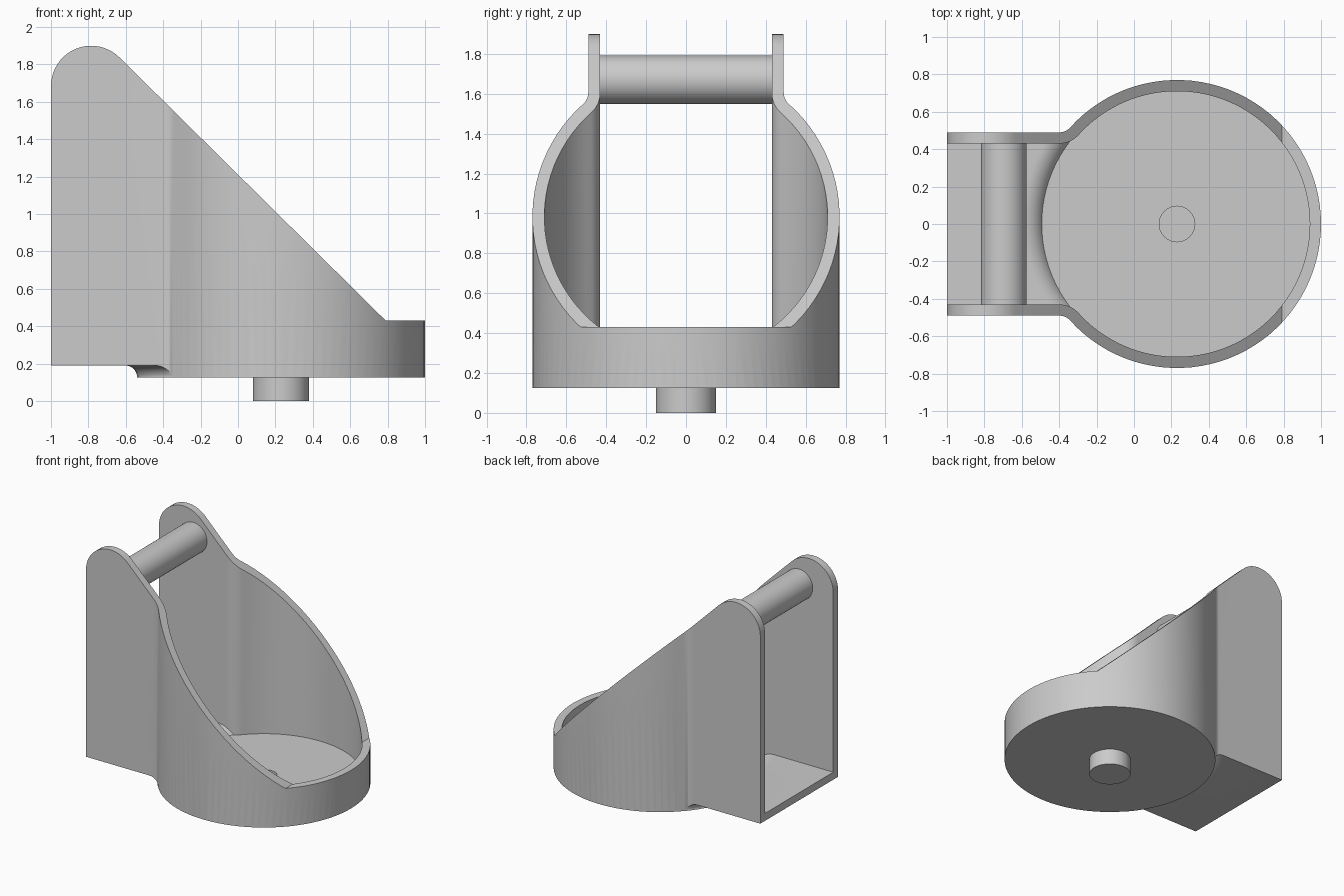
import bpy, bmesh
from math import sin, cos, pi, atan2, radians, sqrt
from mathutils import Vector, Matrix

cube = bpy.data.objects.get("Cube")
if cube:
    bpy.data.objects.remove(cube, do_unlink=True)

grey = bpy.data.materials.new("plain grey")
grey.use_nodes = True
grey.diffuse_color = (0.6, 0.6, 0.6, 1)
grey.node_tree.nodes["Principled BSDF"].inputs["Base Color"].default_value = (0.6, 0.6, 0.6, 1)

CX = 0.23            # centre of the round cup
FILLET = (-0.40, 0.57)  # centre of the blend between arm and cup


def finish(name, bm):
    bmesh.ops.remove_doubles(bm, verts=bm.verts, dist=1e-5)
    bmesh.ops.recalc_face_normals(bm, faces=bm.faces)
    mesh = bpy.data.meshes.new(name)
    bm.to_mesh(mesh)
    bm.free()
    mesh.materials.append(grey)
    obj = bpy.data.objects.new(name, mesh)
    bpy.context.collection.objects.link(obj)
    return obj


def arc(cx, cy, r, a0, a1, n):
    return [(cx + r * cos(a0 + (a1 - a0) * i / n), cy + r * sin(a0 + (a1 - a0) * i / n))
            for i in range(n + 1)]


def prism(name, points, depth):
    """Extrude a closed outline of 3D points along a depth vector."""
    bm = bmesh.new()
    face = bm.faces.new([bm.verts.new(p) for p in points])
    new = bmesh.ops.extrude_face_region(bm, geom=[face])["geom"]
    bmesh.ops.translate(bm, vec=depth, verts=[v for v in new if isinstance(v, bmesh.types.BMVert)])
    return finish(name, bm)


def lathe(name, profile, steps=96):
    """Spin an (r, z) profile about the cup axis."""
    bm = bmesh.new()
    verts = [bm.verts.new((CX + r, 0, z)) for r, z in profile]
    edges = [bm.edges.new(pair) for pair in zip(verts, verts[1:])]
    bmesh.ops.spin(bm, geom=verts + edges, cent=(CX, 0, 0), axis=(0, 0, 1),
                   angle=2 * pi, steps=steps, use_merge=True)
    return finish(name, bm)


def combine(target, cutter, operation):
    mod = target.modifiers.new("cut", 'BOOLEAN')
    mod.operation, mod.solver, mod.object = operation, 'EXACT', cutter
    bpy.context.view_layer.objects.active = target
    bpy.ops.object.modifier_apply(modifier=mod.name)
    bpy.data.objects.remove(cutter, do_unlink=True)


def keyhole(name, half, radius, blend, end, z):
    """Plan of the cup with two straight arms blended into it."""
    fx, fy = FILLET
    a = atan2(-fy, CX - fx)
    upper = [(end, half)] + arc(fx, fy, blend, -pi / 2, a, 8)
    upper += arc(CX, 0, radius, a + pi, 0, 36)[1:]
    outline = upper + [(x, -y) for x, y in reversed(upper[:-1])]
    return prism(name, [(x, y, z) for x, y in outline], Vector((0, 0, 2.2)))


def stepped_bowl(name, low, high, edge, blend, start):
    """Round floor rising through a curved step to the arm floor."""
    step = arc(0.83, 0.13, blend, start, pi / 2, 8)
    profile = [(0, low), (edge, low)] + step + [(1.8, high), (1.8, 2.1), (0, 2.1)]
    return lathe(name, profile)


# Outer shell: plan outline, stepped underside, sloping side outline
holder = keyhole("holder_body", 0.49, 0.77, 0.08, -1.1, 0)
combine(holder, stepped_bowl("underside", 0.125, 0.19, 0.772, 0.06, pi), 'INTERSECT')
side = [(-1, -0.1)] + arc(-0.785, 1.685, 0.215, pi, radians(45.4), 20)
side += [(0.79, 0.43), (1.2, 0.43), (1.2, -0.1)]
combine(holder, prism("side_outline", [(x, -1, z) for x, z in side], Vector((0, 2, 0))), 'INTERSECT')

# Hollow inside, open at the arm end and the top
cavity = keyhole("cavity", 0.43, 0.71, 0.14, -1.2, 0)
rise = pi - atan2(0.055, sqrt(0.12 ** 2 - 0.055 ** 2))
combine(cavity, stepped_bowl("inner_floor", 0.185, 0.25, 0.72, 0.12, rise), 'INTERSECT')
combine(holder, cavity, 'DIFFERENCE')

# Hole through the floor into the hollow peg
combine(holder, lathe("peg_hole", [(0, 0), (0.095, 0), (0.095, 0.4), (0, 0.4)], 48), 'DIFFERENCE')

# Hollow peg under the cup
peg = lathe("base_peg", [(0, 0), (0.15, 0), (0.15, 0.125), (0.095, 0.125), (0.095, 0.06), (0, 0.06)], 48)

# Cross bar between the arms
bm = bmesh.new()
bmesh.ops.create_cone(bm, cap_ends=True, segments=48, radius1=0.122, radius2=0.122, depth=0.88,
                      matrix=Matrix.Translation((-0.697, 0, 1.67)) @ Matrix.Rotation(pi / 2, 4, 'X'))
bar = finish("cross_bar", bm)

# Smooth curves, sharp edges
bpy.ops.object.select_all(action='DESELECT')
for obj in (holder, peg, bar):
    obj.select_set(True)
bpy.context.view_layer.objects.active = holder
bpy.ops.object.shade_smooth_by_angle(angle=radians(30))
